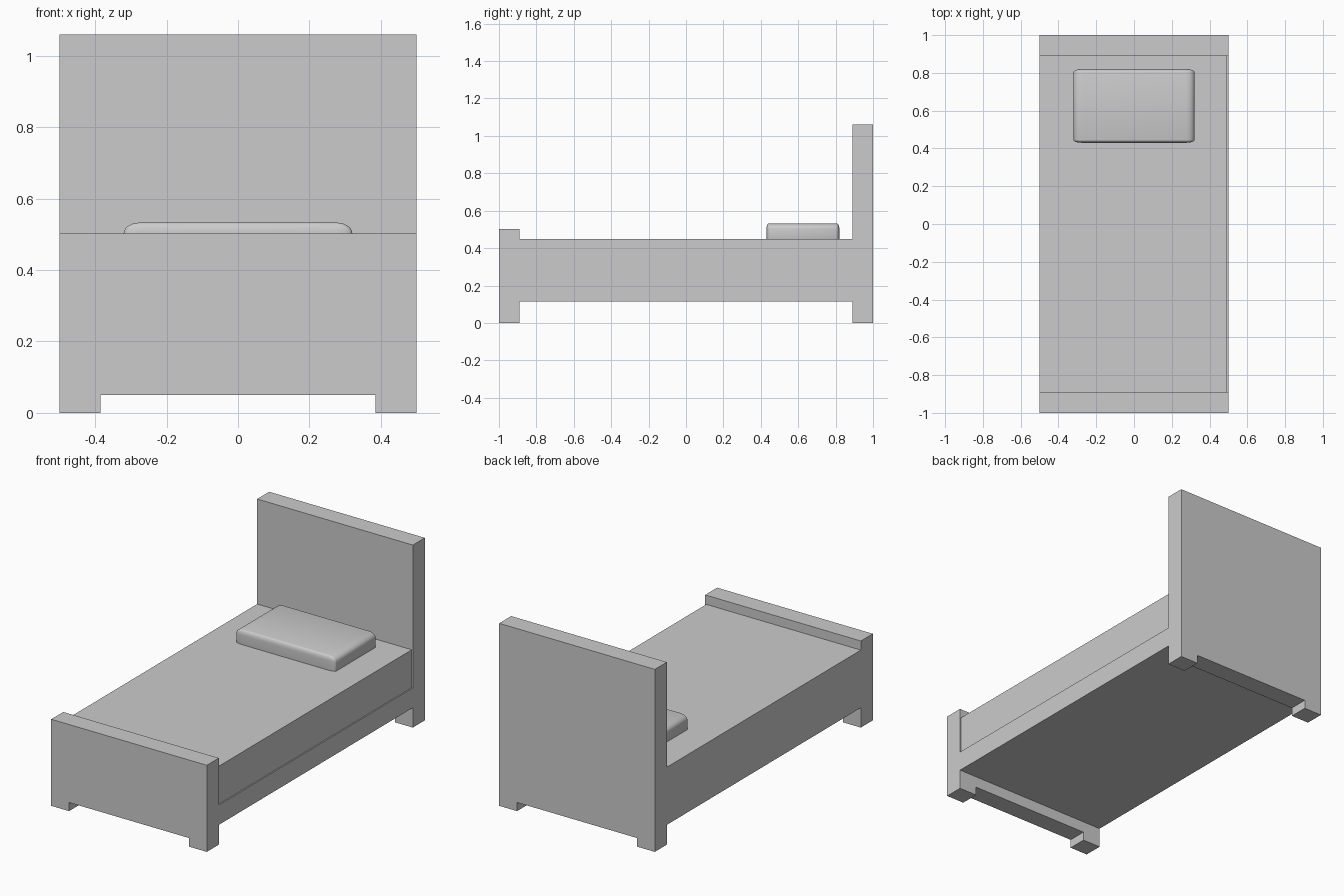
import bpy, bmesh

if "Cube" in bpy.data.objects:
    bpy.data.objects.remove(bpy.data.objects["Cube"])


def finish(name, bm):
    bmesh.ops.recalc_face_normals(bm, faces=bm.faces)
    mesh = bpy.data.meshes.new(name)
    bm.to_mesh(mesh)
    bm.free()
    ob = bpy.data.objects.new(name, mesh)
    bpy.context.collection.objects.link(ob)
    return ob


def box(name, lo, hi):
    bm = bmesh.new()
    bmesh.ops.create_cube(bm, size=1)
    for v in bm.verts:
        v.co = [(l + h) / 2 + c * (h - l) for l, h, c in zip(lo, hi, v.co)]
    return finish(name, bm)


def end_board(name, y0, y1, top):
    # Board with two short feet left by a wide shallow notch
    outline = [(-0.5, 0), (-0.385, 0), (-0.385, 0.05), (0.385, 0.05),
               (0.385, 0), (0.5, 0), (0.5, top), (-0.5, top)]
    bm = bmesh.new()
    face = bm.faces.new([bm.verts.new((x, y0, z)) for x, z in outline])
    ext = bmesh.ops.extrude_face_region(bm, geom=[face])
    for v in [g for g in ext["geom"] if isinstance(g, bmesh.types.BMVert)]:
        v.co.y = y1
    # keep the front cap so that the solid is closed
    if not face.is_valid:
        bmesh.ops.holes_fill(bm, edges=bm.edges, sides=0)
    return finish(name, bm)


# Head and foot ends
end_board("headboard", 0.89, 1.0, 1.06)
end_board("footboard", -1.0, -0.89, 0.503)

# Frame, with the mattress set back slightly on the right side
box("bed_frame", (-0.5, -0.89, 0.115), (0.5, 0.89, 0.23))
box("mattress", (-0.5, -0.89, 0.23), (0.493, 0.89, 0.45))

# Pillow: bevelled block, stretched so the rounding is wider at the ends
radius = (0.045, 0.015, 0.03)
lo, hi = (-0.32, 0.43, 0.42), (0.32, 0.82, 0.533)
bm = bmesh.new()
bmesh.ops.create_cube(bm, size=1)
for v in bm.verts:
    v.co = [c * (h - l) / r for c, l, h, r in zip(v.co, lo, hi, radius)]
bmesh.ops.bevel(bm, geom=bm.edges[:], offset=1, segments=6, profile=0.5,
                affect='EDGES')
for v in bm.verts:
    v.co = [(l + h) / 2 + c * r for c, l, h, r in zip(v.co, lo, hi, radius)]
    v.co.z = max(v.co.z, 0.445)
bmesh.ops.remove_doubles(bm, verts=bm.verts, dist=0.0001)
pillow = finish("pillow", bm)
bpy.context.view_layer.objects.active = pillow
pillow.select_set(True)
bpy.ops.object.shade_smooth_by_angle()
